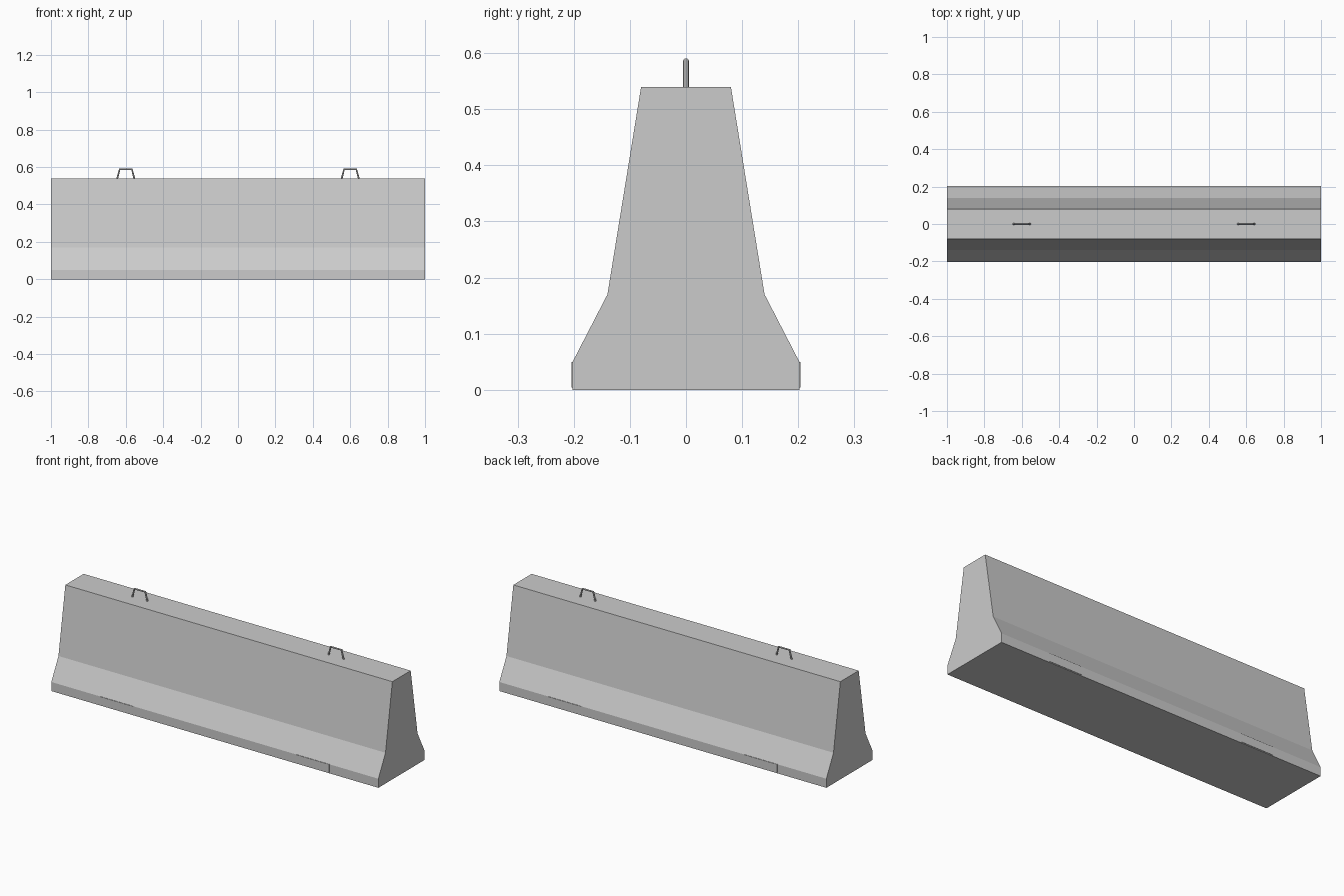
import bpy, bmesh
from mathutils import Vector

if "Cube" in bpy.data.objects:
    bpy.data.objects.remove(bpy.data.objects["Cube"])


def finish(bm, name):
    bmesh.ops.recalc_face_normals(bm, faces=bm.faces)
    mesh = bpy.data.meshes.new(name)
    bm.to_mesh(mesh)
    bm.free()
    obj = bpy.data.objects.new(name, mesh)
    bpy.context.collection.objects.link(obj)
    return obj


def box(name, center, size):
    bm = bmesh.new()
    bmesh.ops.create_cube(bm, size=1)
    for v in bm.verts:
        v.co = Vector([v.co[i] * size[i] + center[i] for i in range(3)])
    return finish(bm, name)


# Barrier body: stepped, tapering profile extruded along x
half = [(0.202, 0), (0.202, 0.05), (0.14, 0.17), (0.08, 0.54)]
profile = half + [(-y, z) for y, z in reversed(half)]
bm = bmesh.new()
end = bm.faces.new([bm.verts.new((-1, y, z)) for y, z in profile])
new = bmesh.ops.extrude_face_region(bm, geom=[end], use_keep_orig=True)["geom"]
bmesh.ops.translate(bm, vec=(2, 0, 0),
                    verts=[g for g in new if isinstance(g, bmesh.types.BMVert)])
finish(bm, "barrier_body")

for side, sx in (("left", -1), ("right", 1)):
    # Shallow forklift pads on the foot, front and back
    for face, sy in (("front", -1), ("back", 1)):
        box(f"fork_pad_{side}_{face}", (sx * 0.6, sy * 0.2, 0.027), (0.2, 0.009, 0.046))

    # Lifting loop of bent round bar
    curve = bpy.data.curves.new(f"lifting_loop_{side}", "CURVE")
    curve.dimensions = "3D"
    curve.bevel_depth = 0.005
    curve.bevel_resolution = 2
    curve.use_fill_caps = True
    path = [(-0.048, 0.53), (-0.033, 0.587), (0.033, 0.587), (0.048, 0.53)]
    spline = curve.splines.new("POLY")
    spline.points.add(len(path) - 1)
    for p, (x, z) in zip(spline.points, path):
        p.co = (sx * 0.6 + x, 0, z, 1)
    loop = bpy.data.objects.new(f"lifting_loop_{side}", curve)
    bpy.context.collection.objects.link(loop)
    bpy.ops.object.select_all(action="DESELECT")
    loop.select_set(True)
    bpy.context.view_layer.objects.active = loop
    bpy.ops.object.convert(target="MESH")
    bpy.ops.object.shade_smooth_by_angle()
